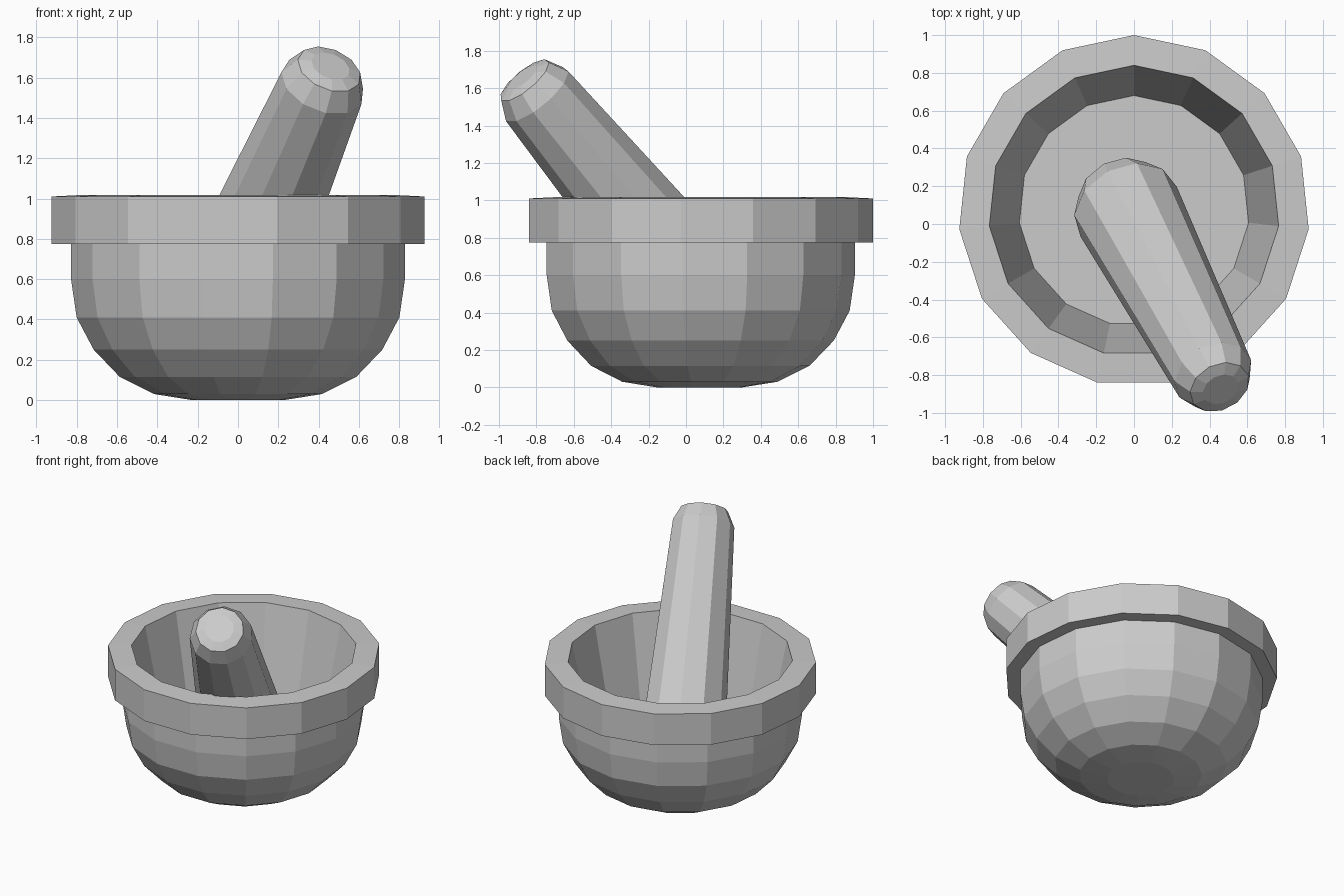
import bpy, bmesh, math
from mathutils import Vector

if "Cube" in bpy.data.objects:
    bpy.data.objects.remove(bpy.data.objects["Cube"])


def lathe(name, profile, sides, location, axis=Vector((0, 0, 1)), closed=False):
    """Revolve (radius, height) points around an axis; open profiles get end caps."""
    bm = bmesh.new()
    rings = []
    for r, z in profile:
        ring = []
        for i in range(sides):
            a = math.pi / 2 + math.tau * i / sides
            ring.append(bm.verts.new((r * math.cos(a), r * math.sin(a), z)))
        rings.append(ring)
    for low, high in zip(rings, rings[1:]):
        for i in range(sides):
            j = (i + 1) % sides
            bm.faces.new((low[i], low[j], high[j], high[i]))
    bm.faces.new(rings[0][::-1])
    bm.faces.new(rings[-1])
    bmesh.ops.recalc_face_normals(bm, faces=bm.faces)
    mesh = bpy.data.meshes.new(name)
    bm.to_mesh(mesh)
    bm.free()
    obj = bpy.data.objects.new(name, mesh)
    obj.location = location
    obj.rotation_mode = 'QUATERNION'
    obj.rotation_quaternion = axis.to_track_quat('Z', 'Y')
    bpy.context.collection.objects.link(obj)
    return obj


# Mortar: rounded outside, overhanging rim, tapered inside and flat floor
mortar_profile = [
    (0.23, 0.0), (0.42, 0.03), (0.59, 0.115), (0.72, 0.25),
    (0.805, 0.41), (0.833, 0.60), (0.833, 0.775),
    (0.93, 0.775), (0.93, 1.01), (0.77, 1.018),
    (0.61, 0.24),
]
mortar = lathe("mortar", mortar_profile, 15, (0, 0.07, 0))
mortar.rotation_quaternion = (1, 0, 0, 0)

# Pestle: tapered rod with rounded ends, leaning forward and to the right
lean = Vector((0.314, -0.606, 0.73)).normalized()
pestle_profile = [
    (0.13, -0.17), (0.22, -0.14), (0.29, 0.0),
    (0.216, 1.47), (0.165, 1.575), (0.10, 1.595),
]
lathe("pestle", pestle_profile, 11, Vector((0.42, -0.80, 1.565)) - 1.47 * lean, lean)
